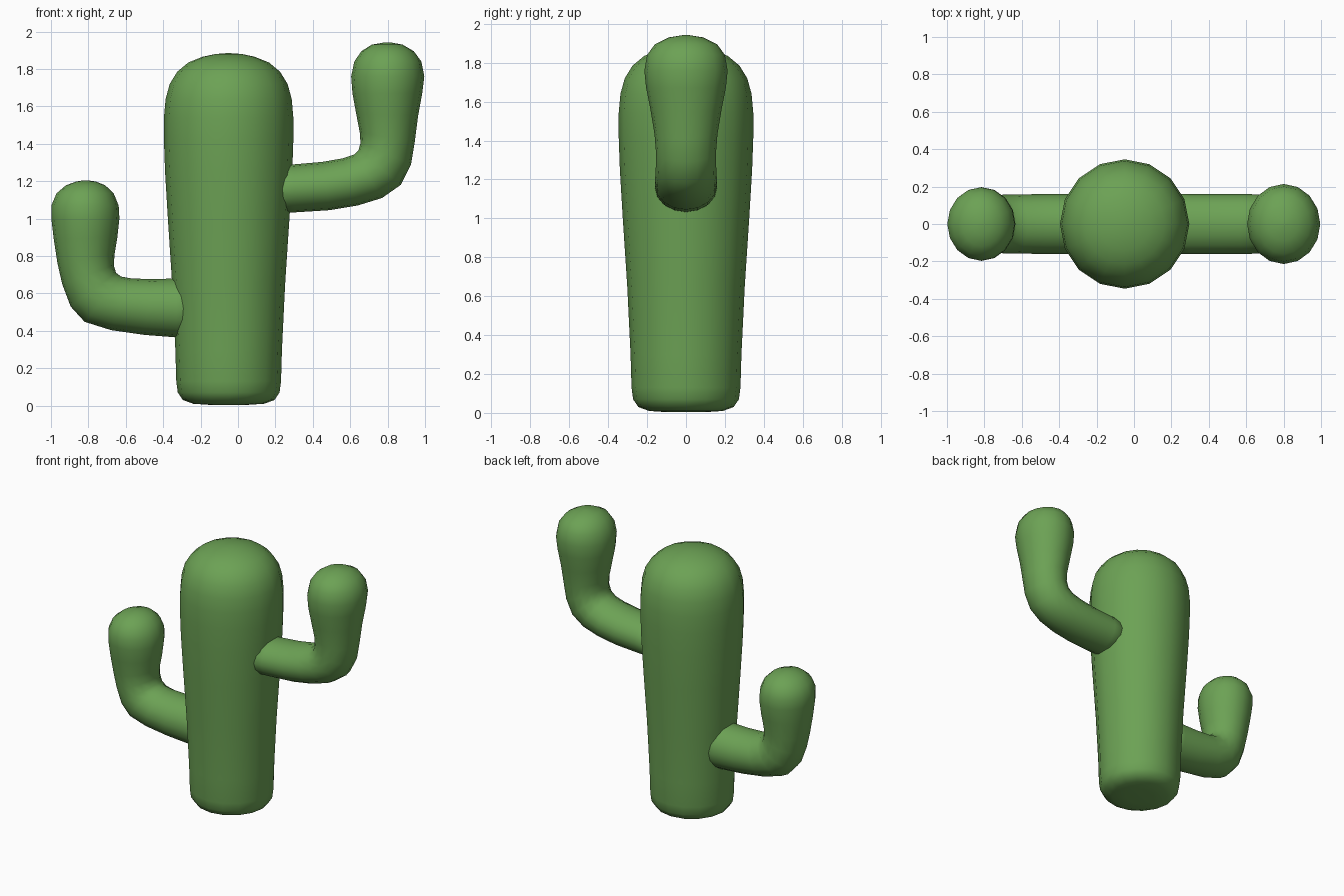
import bpy, bmesh
from math import cos, sin, pi
from mathutils import Vector

SIDES = 16

green = bpy.data.materials.new("cactus_green")
green.diffuse_color = (0.15, 0.36, 0.09, 1)


def loft(name, rings):
    """Skin elliptical rings given as (centre, in-plane half axis, y radius)."""
    bm = bmesh.new()
    loops = []
    for c, axis, ry in rings:
        loops.append([bm.verts.new(Vector(c) + Vector(axis) * cos(2 * pi * i / SIDES)
                                   + Vector((0, ry * sin(2 * pi * i / SIDES), 0)))
                      for i in range(SIDES)])
    for a, b in zip(loops, loops[1:]):
        for i in range(SIDES):
            j = (i + 1) % SIDES
            bm.faces.new((a[i], a[j], b[j], b[i]))
    bm.faces.new(loops[0])
    bm.faces.new(loops[-1])
    bmesh.ops.recalc_face_normals(bm, faces=bm.faces)
    for f in bm.faces:
        f.smooth = True
    me = bpy.data.meshes.new(name)
    bm.to_mesh(me)
    bm.free()
    me.materials.append(green)
    ob = bpy.data.objects.new(name, me)
    bpy.context.collection.objects.link(ob)
    return ob


def arm(name, sections):
    """Sections are (inner x, inner z, outer x, outer z, y radius)."""
    rings = []
    for ix, iz, ox, oz, ry in sections:
        a, b = Vector((ix, 0, iz)), Vector((ox, 0, oz))
        rings.append(((a + b) / 2, (b - a) / 2, ry))
    return loft(name, rings)


# Trunk: tapered column with rounded top and bottom
profile = [(0.10, 0.004), (0.19, 0.01), (0.245, 0.03), (0.272, 0.07), (0.28, 0.13), (0.285, 0.3),
           (0.302, 0.65), (0.325, 1.0), (0.34, 1.25), (0.346, 1.42), (0.346, 1.54), (0.337, 1.64),
           (0.315, 1.72), (0.275, 1.785), (0.215, 1.835), (0.14, 1.865), (0.07, 1.88), (0.015, 1.884)]
loft("trunk", [((-0.05, 0, z), (r, 0, 0), r) for r, z in profile])

# Upper right arm
arm("right_arm", [
    (0.15, 1.28, 0.15, 1.03, 0.16), (0.30, 1.29, 0.30, 1.033, 0.16),
    (0.45, 1.303, 0.49, 1.045, 0.16), (0.56, 1.322, 0.64, 1.07, 0.16),
    (0.62, 1.342, 0.77, 1.11, 0.157), (0.645, 1.367, 0.87, 1.18, 0.155),
    (0.655, 1.405, 0.925, 1.29, 0.155), (0.651, 1.46, 0.945, 1.41, 0.162),
    (0.632, 1.56, 0.963, 1.55, 0.182), (0.612, 1.67, 0.985, 1.67, 0.205),
    (0.605, 1.76, 0.996, 1.76, 0.214), (0.622, 1.84, 0.98, 1.84, 0.20),
    (0.66, 1.895, 0.94, 1.895, 0.16), (0.715, 1.93, 0.88, 1.93, 0.09),
    (0.785, 1.942, 0.815, 1.942, 0.015)])

# Lower left arm
arm("left_arm", [
    (-0.18, 0.68, -0.18, 0.36, 0.16), (-0.33, 0.68, -0.33, 0.365, 0.16),
    (-0.46, 0.676, -0.50, 0.378, 0.16), (-0.57, 0.68, -0.68, 0.404, 0.158),
    (-0.625, 0.69, -0.82, 0.448, 0.156), (-0.652, 0.71, -0.895, 0.53, 0.155),
    (-0.664, 0.75, -0.94, 0.65, 0.155), (-0.66, 0.81, -0.965, 0.76, 0.162),
    (-0.645, 0.9, -0.985, 0.89, 0.182), (-0.634, 1.0, -0.998, 1.0, 0.197),
    (-0.638, 1.07, -0.998, 1.07, 0.196), (-0.665, 1.135, -0.97, 1.135, 0.17),
    (-0.71, 1.178, -0.92, 1.178, 0.12), (-0.76, 1.198, -0.865, 1.198, 0.06),
    (-0.80, 1.204, -0.83, 1.204, 0.015)])
